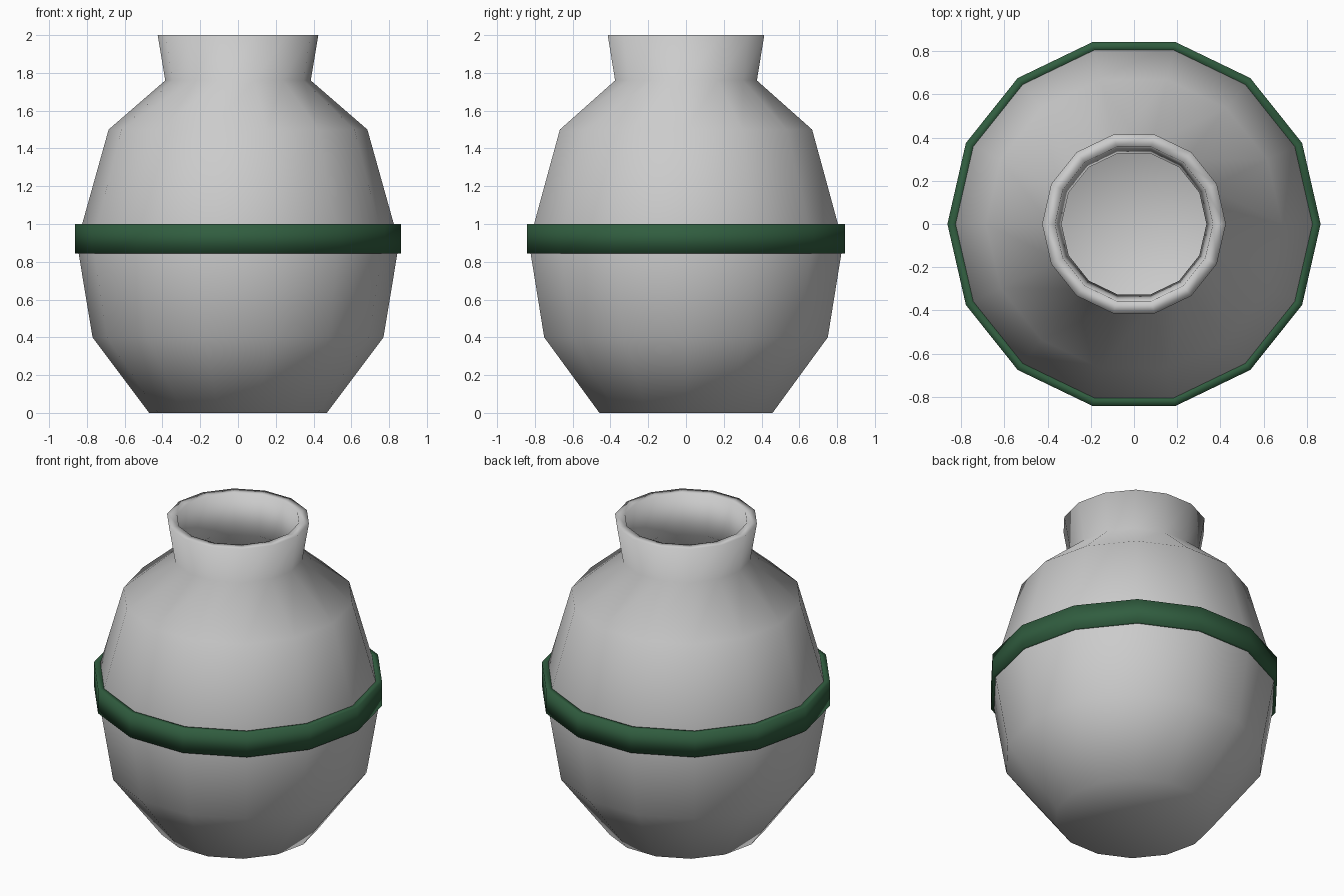
import bpy
import bmesh
from math import cos, sin, pi

if "Cube" in bpy.data.objects:
    bpy.data.objects.remove(bpy.data.objects["Cube"])

SIDES = 14


def lathe(name, profile, closed=False, color=None):
    """Spin (radius, z) points around z; radius 0 becomes a pole."""
    bm = bmesh.new()
    rings = []
    for r, z in profile:
        if r == 0:
            rings.append([bm.verts.new((0, 0, z))] * SIDES)
        else:
            rings.append([bm.verts.new((r * cos(2 * pi * i / SIDES),
                                        r * sin(2 * pi * i / SIDES), z))
                          for i in range(SIDES)])
    pairs = list(zip(rings, rings[1:]))
    if closed:
        pairs.append((rings[-1], rings[0]))
    for a, b in pairs:
        for i in range(SIDES):
            j = (i + 1) % SIDES
            corners = list(dict.fromkeys((a[i], a[j], b[j], b[i])))
            bm.faces.new(corners).smooth = True
    bmesh.ops.recalc_face_normals(bm, faces=bm.faces)
    mesh = bpy.data.meshes.new(name)
    bm.to_mesh(mesh)
    bm.free()
    obj = bpy.data.objects.new(name, mesh)
    bpy.context.collection.objects.link(obj)
    if color:
        mat = bpy.data.materials.new(name + "_paint")
        mat.diffuse_color = color
        mat.use_nodes = True
        mat.node_tree.nodes["Principled BSDF"].inputs["Base Color"].default_value = mat.diffuse_color
        mesh.materials.append(mat)
    return obj


# Hollow pot: outside from base to rim, then inside back down to the floor
lathe("pot_body", [
    (0, 0), (0.47, 0), (0.77, 0.4), (0.853, 0.9), (0.685, 1.5),
    (0.385, 1.76), (0.425, 2.0),
    (0.365, 2.0), (0.335, 1.74), (0.635, 1.46), (0.79, 0.9),
    (0.715, 0.42), (0.44, 0.06), (0, 0.06),
])

# Green band around the widest part
lathe("belly_band", [(0.82, 0.845), (0.863, 0.845), (0.863, 1.0), (0.82, 1.0)],
      closed=True, color=(0.03, 0.11, 0.05, 1))
